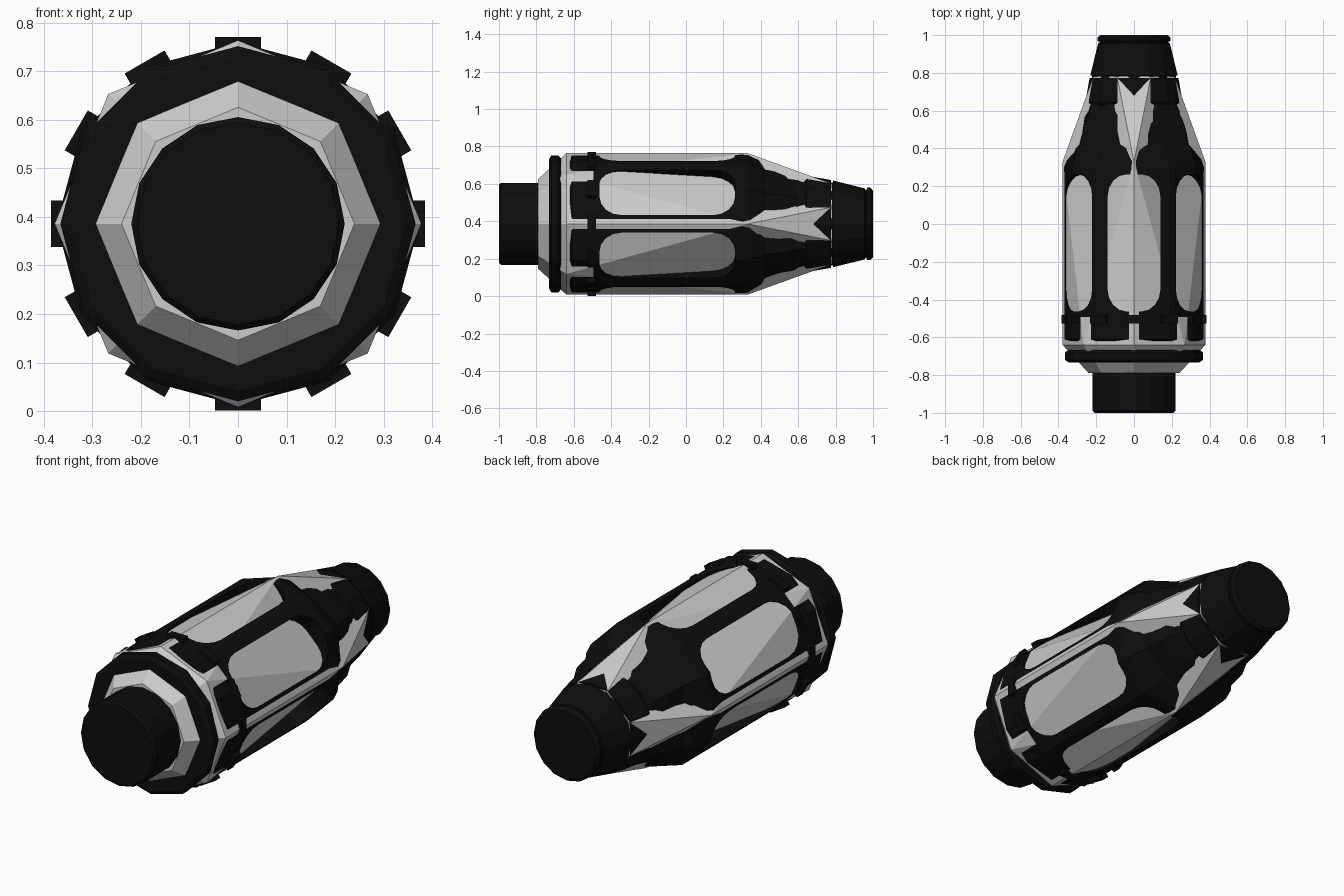
import bpy, bmesh
from math import sin, cos, pi, radians
from mathutils import Matrix, Vector

if "Cube" in bpy.data.objects:
    bpy.data.objects.remove(bpy.data.objects["Cube"])

CZ = 0.386  # height of the long axis

black = bpy.data.materials.new("black")
black.diffuse_color = (0.004, 0.004, 0.004, 1)
black.use_nodes = True
black.node_tree.nodes["Principled BSDF"].inputs["Base Color"].default_value = black.diffuse_color


def pt(y, r, a):
    return Vector((r * cos(a), y, CZ + r * sin(a)))


def finish(name, bm, mat=None):
    bmesh.ops.recalc_face_normals(bm, faces=bm.faces[:])
    me = bpy.data.meshes.new(name)
    bm.to_mesh(me)
    bm.free()
    ob = bpy.data.objects.new(name, me)
    bpy.context.collection.objects.link(ob)
    if mat:
        me.materials.append(mat)
    return ob


def lathe(name, profile, n, mat=None):
    """Closed turned part along y. Rows are (y, radius) or (y, even radius, odd radius)."""
    bm = bmesh.new()
    rings = []
    for row in profile:
        rings.append([bm.verts.new(pt(row[0], row[1] if i % 2 == 0 else row[-1],
                                      2 * pi * i / n)) for i in range(n)])
    for a, b in zip(rings, rings[1:]):
        for i in range(n):
            j = (i + 1) % n
            bm.faces.new((a[i], a[j], b[j], b[i]))
    bm.faces.new(rings[0])
    bm.faces.new(rings[-1])
    return finish(name, bm, mat)


# Faceted grey core: eight-sided front, four ridges at the shoulder, eight-sided tail
bm = bmesh.new()
for y, r, n, phase in ((-0.79, 0.24, 8, 0), (-0.64, 0.378, 8, 0),
                       (0.33, 0.378, 4, 0), (0.78, 0.233, 8, pi / 8)):
    for i in range(n):
        bm.verts.new(pt(y, r, phase + 2 * pi * i / n))
bmesh.ops.convex_hull(bm, input=bm.verts[:])
finish("faceted_core", bm)

# Black twelve-sided cage with six lobes tapering at the rear
cage = lathe("cage", [(-0.62, 0.362), (-0.61, 0.374), (0.30, 0.374), (0.335, 0.362, 0.370),
                      (0.40, 0.312, 0.345), (0.42, 0.295, 0.325), (0.53, 0.268, 0.305),
                      (0.60, 0.258, 0.268), (0.66, 0.245)], 12, black)

# Six rounded windows cut into the cage
outline = []
for sx, sy, a0 in ((1, 1, 0), (-1, 1, 90), (-1, -1, 180), (1, -1, 270)):
    for k in range(5):
        a = radians(a0 + k * 22.5)
        outline.append((sx * 0.04 + 0.10 * cos(a), -0.10 + sy * 0.245 + 0.118 * sin(a)))
for k in range(6):
    spin = radians(30 + 60 * k)
    out, side = Vector((cos(spin), 0, sin(spin))), Vector((-sin(spin), 0, cos(spin)))
    bm = bmesh.new()
    loops = [[bm.verts.new(Vector((0, v, CZ)) + side * u + out * d) for u, v in outline]
             for d in (0.22, 0.5)]
    m = len(outline)
    for i in range(m):
        j = (i + 1) % m
        bm.faces.new((loops[0][i], loops[0][j], loops[1][j], loops[1][i]))
    for lp in loops:
        bm.faces.new(lp)
    cutter = finish("window_cutter", bm, black)
    cutter.hide_render = True
    mod = cage.modifiers.new("window", 'BOOLEAN')
    mod.operation, mod.solver, mod.object = 'DIFFERENCE', 'EXACT', cutter
    bpy.context.view_layer.objects.active = cage
    bpy.ops.object.modifier_apply(modifier=mod.name)
    bpy.data.objects.remove(cutter)

# Clamp blocks around the front of the cage
bm = bmesh.new()
for k in range(12):
    mat = (Matrix.Translation((0, 0, CZ)) @ Matrix.Rotation(radians(30 * k), 4, 'Y')
           @ Matrix.Translation((0, -0.503, 0.360)) @ Matrix.Diagonal((0.095, 0.045, 0.05, 1)))
    bmesh.ops.create_cube(bm, size=1, matrix=mat)
finish("clamp_blocks", bm, black)

# Front collar ring and front stub
lathe("collar_ring", [(-0.73, 0.2), (-0.733, 0.345), (-0.72, 0.366), (-0.683, 0.366),
                      (-0.668, 0.35), (-0.668, 0.2)], 12, black)
lathe("front_stub", [(-1.0, 0.208), (-0.988, 0.22), (-0.80, 0.22), (-0.765, 0.22)], 16, black)

# Tapered tail with grooves and end cap
lathe("tail_nozzle", [(0.62, 0.24), (0.645, 0.257), (0.66, 0.255), (0.774, 0.235), (0.774, 0.222),
                      (0.785, 0.222), (0.785, 0.232), (0.955, 0.190), (0.96, 0.182),
                      (0.966, 0.182), (0.968, 0.194), (0.985, 0.194), (1.0, 0.178)], 16, black)
